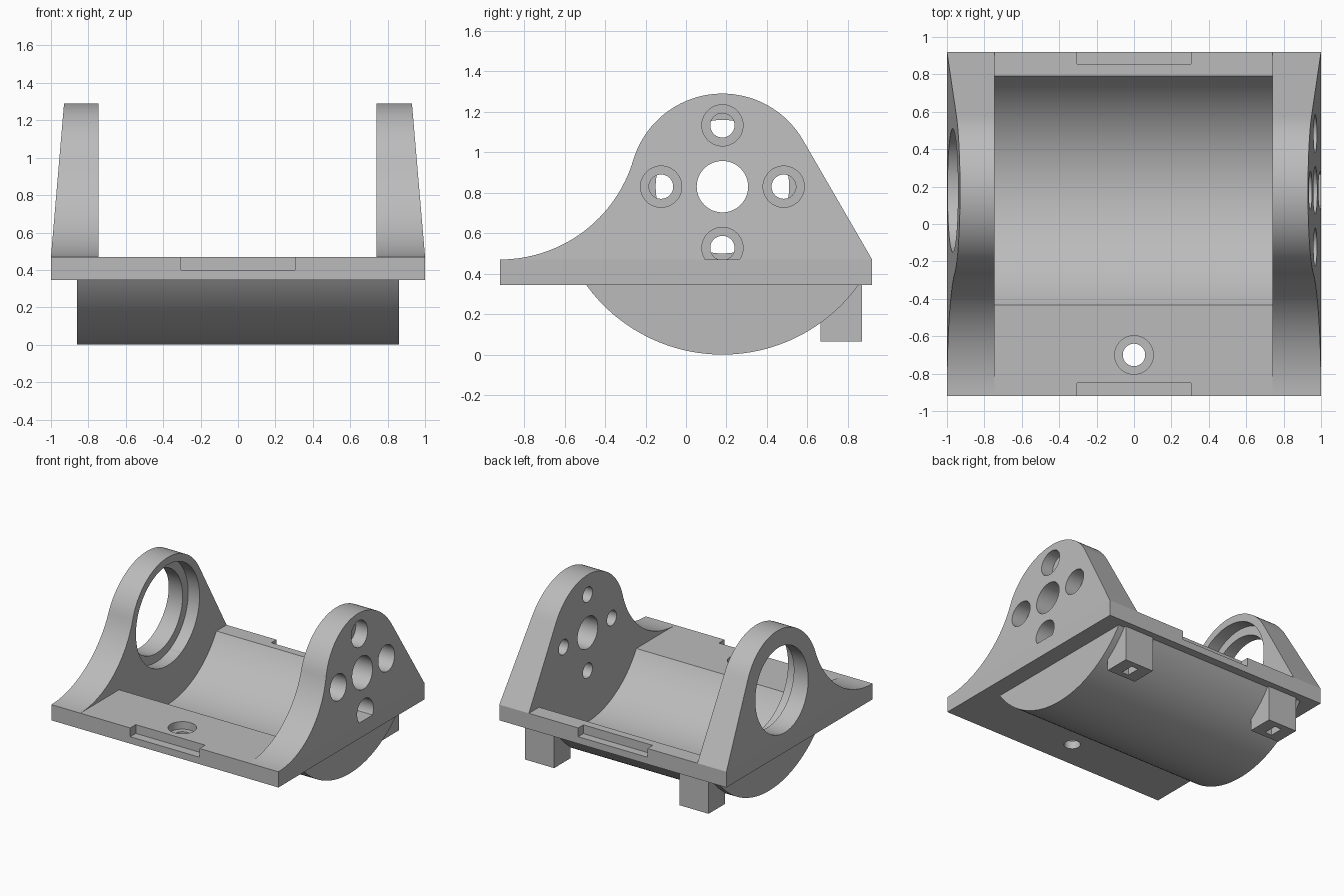
import bpy, bmesh, math
from mathutils import Matrix

cube = bpy.data.objects.get("Cube")
if cube:
    bpy.data.objects.remove(cube, do_unlink=True)

GREY = (0.5, 0.5, 0.5, 1)
mat = bpy.data.materials.new("plain grey")
mat.use_nodes = True
mat.diffuse_color = GREY
mat.node_tree.nodes["Principled BSDF"].inputs["Base Color"].default_value = GREY

# Shared axis of the cradle and of both side walls
AY, AZ = 0.18, 0.83
BOTTOM, TOP, DEPTH = 0.345, 0.47, 0.92
IN_L, IN_R = -0.745, 0.74


def finish(name, bm):
    bmesh.ops.recalc_face_normals(bm, faces=bm.faces)
    mesh = bpy.data.meshes.new(name)
    bm.to_mesh(mesh)
    bm.free()
    mesh.materials.append(mat)
    obj = bpy.data.objects.new(name, mesh)
    bpy.context.collection.objects.link(obj)
    return obj


def box(name, x0, x1, y0, y1, z0, z1):
    bm = bmesh.new()
    move = Matrix.Translation(((x0 + x1) / 2, (y0 + y1) / 2, (z0 + z1) / 2))
    size = Matrix.Diagonal((x1 - x0, y1 - y0, z1 - z0, 1))
    bmesh.ops.create_cube(bm, size=1, matrix=move @ size)
    return finish(name, bm)


def rod(name, radius, centre, length, axis="X", segments=64):
    bm = bmesh.new()
    turn = Matrix.Rotation(math.pi / 2, 4, "Y") if axis == "X" else Matrix()
    bmesh.ops.create_cone(bm, cap_ends=True, segments=segments, radius1=radius,
                          radius2=radius, depth=length,
                          matrix=Matrix.Translation(centre) @ turn)
    return finish(name, bm)


def rod_x(radius, y, z, x0, x1, segments=64):
    return rod("cutter", radius, ((x0 + x1) / 2, y, z), x1 - x0, "X", segments)


def prism(name, profile, x_first, x_second):
    """Join a (y, z) profile at two x positions; each x may depend on z."""
    bm = bmesh.new()
    a = [bm.verts.new((x_first(z), y, z)) for y, z in profile]
    b = [bm.verts.new((x_second(z), y, z)) for y, z in profile]
    bm.faces.new(a)
    bm.faces.new(b[::-1])
    for i in range(len(a)):
        j = (i + 1) % len(a)
        bm.faces.new((a[i], b[i], b[j], a[j]))
    return finish(name, bm)


def cut(obj, *cutters):
    for cutter in cutters:
        mod = obj.modifiers.new("cut", "BOOLEAN")
        mod.operation, mod.solver, mod.object = "DIFFERENCE", "EXACT", cutter
        bpy.context.view_layer.objects.active = obj
        bpy.ops.object.modifier_apply(modifier=mod.name)
        bpy.data.objects.remove(cutter, do_unlink=True)


def arc(cy, cz, r, start, end, steps):
    angles = [math.radians(start + (end - start) * i / steps) for i in range(steps + 1)]
    return [(cy + r * math.cos(t), cz + r * math.sin(t)) for t in angles]


def trough():
    return rod_x(0.71, AY, AZ, IN_L, IN_R, 128)


def bearing_bore():
    return rod_x(0.40, AY, AZ, IN_L - 0.10, IN_L + 0.005, 96)


# Base plate with trough opening, edge notches and screw hole
plate = box("base_plate", -1, 1, -DEPTH, DEPTH, BOTTOM, TOP)
cut(plate, trough(), bearing_bore(),
    box("cutter", -0.305, 0.305, -1, -0.85, 0.40, 0.6),
    box("cutter", -0.305, 0.305, 0.855, 1, 0.40, 0.6),
    rod("cutter", 0.06, (0, -0.70, 0.4), 0.6, "Z"),
    rod("cutter", 0.103, (0, -0.70, 0.51), 0.2, "Z"))

# Curved cradle shell under the plate
half = math.degrees(math.acos((AZ - BOTTOM) / 0.83))
cradle = prism("cradle", arc(AY, AZ, 0.83, 270 - half, 270 + half, 64),
               lambda z: -0.86, lambda z: 0.86)
cut(cradle, trough())

# Side walls: concave sweep, round crown, straight back edge, sloped outer face
sweep = 0.688
join = math.degrees(math.atan2(AZ - TOP - sweep, AY + DEPTH))
profile = arc(-DEPTH, TOP + sweep, sweep, -90, join, 32)
profile += arc(AY, AZ, 0.46, 180 + join, 30.1, 40)[1:]
profile.append((DEPTH, TOP))


def outer(z):
    return 1 - 0.07 * (z - TOP) / 0.82


right_wall = prism("bearing_wall", profile, lambda z: IN_L, lambda z: -outer(z))
cut(right_wall, rod_x(0.33, AY, AZ, -1.2, -0.5, 96), bearing_bore())

left_wall = prism("motor_wall", profile, lambda z: IN_R, outer)
cut(left_wall, rod_x(0.127, AY, AZ, 0.5, 1.2))
for dy, dz in ((1, 0), (-1, 0), (0, 1), (0, -1)):
    y, z = AY + 0.303 * dy, AZ + 0.303 * dz
    cut(left_wall, rod_x(0.06, y, z, 0.5, 1.2, 48), rod_x(0.102, y, z, 0.84, 1.2, 48))

# Rear feet with slots underneath
feet = []
for side, label in ((1, "left"), (-1, "right")):
    x = 0.68 * side
    foot = box(label + "_foot", x - 0.128, x + 0.128, 0.665, 0.87, 0.065, BOTTOM)
    cut(foot, trough(), box("cutter", x - 0.03, x + 0.03, 0.71, 0.82, 0, 0.16))
    feet.append(foot)

# Smooth the curved faces and keep the edges sharp
bpy.ops.object.select_all(action="DESELECT")
for obj in [plate, cradle, right_wall, left_wall] + feet:
    obj.select_set(True)
bpy.ops.object.shade_smooth_by_angle(angle=math.radians(25))
